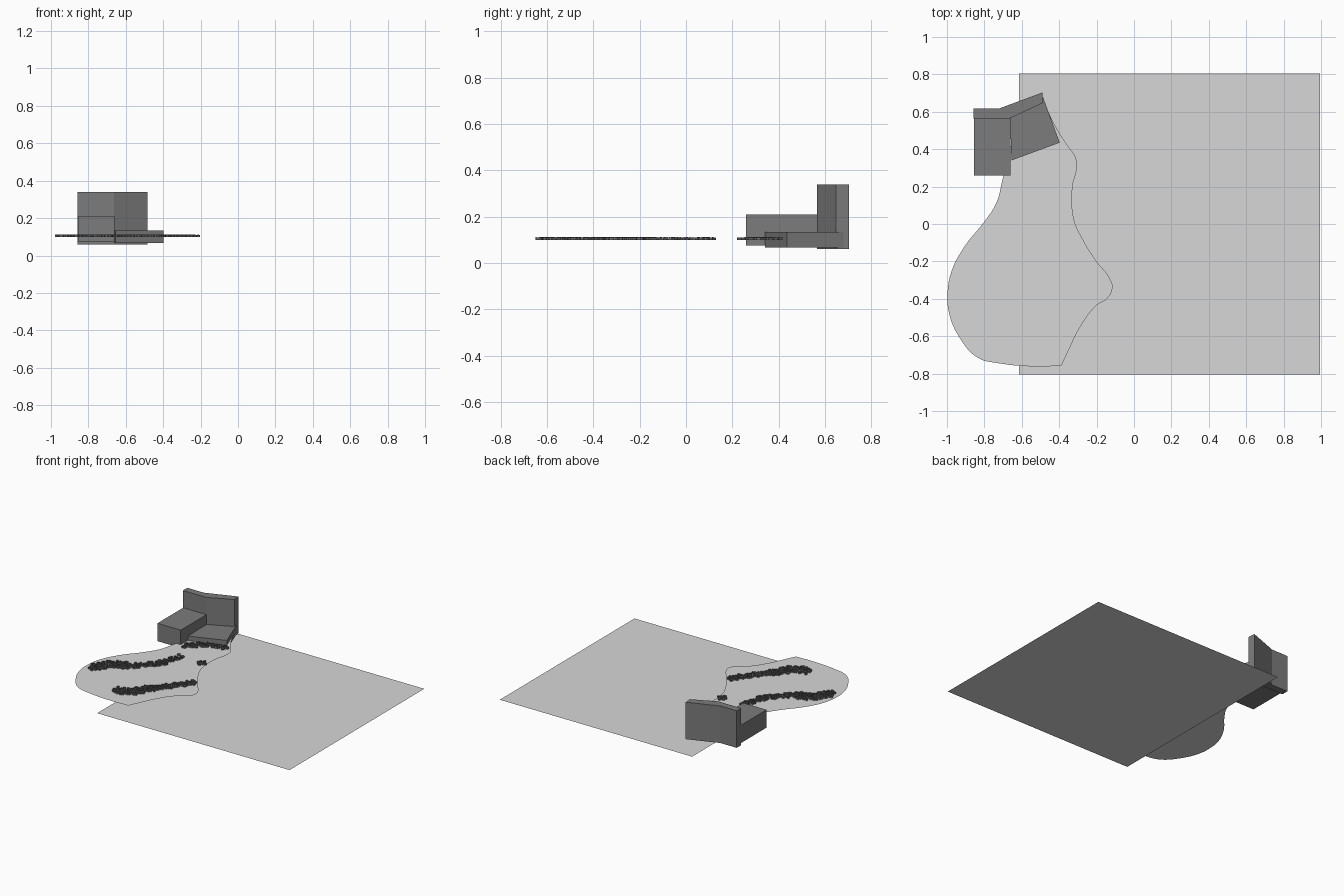
import bpy
import bmesh
import math
import random
from mathutils import Vector

random.seed(4)
cube = bpy.data.objects.get("Cube")
if cube:
    bpy.data.objects.remove(cube, do_unlink=True)


def make_material(name, value):
    mat = bpy.data.materials.new(name)
    mat.use_nodes = True
    colour = (value, value, value, 1)
    mat.diffuse_color = colour
    mat.node_tree.nodes["Principled BSDF"].inputs["Base Color"].default_value = colour
    return mat


light_grey = make_material("light grey", 0.68)
dark_grey = make_material("dark grey", 0.2)


def finish(name, bm, mat):
    mesh = bpy.data.meshes.new(name)
    bm.to_mesh(mesh)
    bm.free()
    mesh.materials.append(mat)
    obj = bpy.data.objects.new(name, mesh)
    bpy.context.collection.objects.link(obj)
    return obj


def prism(name, outline, bottom, top, mat):
    """Extrude a floor outline upwards; a flat sheet if top equals bottom."""
    bm = bmesh.new()
    face = bm.faces.new([bm.verts.new((x, y, bottom)) for x, y in outline])
    face.normal_update()
    if face.normal.z < 0:
        face.normal_flip()
    if top > bottom:
        extruded = bmesh.ops.extrude_face_region(bm, geom=[face], use_keep_orig=True)
        verts = [v for v in extruded["geom"] if isinstance(v, bmesh.types.BMVert)]
        bmesh.ops.translate(bm, verts=verts, vec=(0, 0, top - bottom))
        bmesh.ops.recalc_face_normals(bm, faces=bm.faces)
    return finish(name, bm, mat)


# Square base sheet
prism("base_sheet", [(-.615, -.805), (.995, -.805), (.995, .805), (-.615, .805)],
      0, 0, light_grey)

# Bent backrest with a straight and an angled seat block
prism("backrest", [(-.857, .565), (-.664, .565), (-.485, .648), (-.49, .703),
                   (-.72, .618), (-.857, .618)], .06, .34, dark_grey)
prism("straight_seat", [(-.855, .258), (-.66, .258), (-.66, .58), (-.855, .58)],
      .075, .21, dark_grey)
prism("angled_seat", [(-.655, .34), (-.397, .435), (-.487, .68), (-.664, .6)],
      .067, .135, dark_grey)

# Raised free-form sheet, outlined by a smooth closed curve
SHEET_Z = .1
outline = [(-.49, .67), (-.41, .505), (-.355, .42), (-.307, .34), (-.33, .185),
           (-.32, .02), (-.275, -.08), (-.2, -.2), (-.13, -.29), (-.115, -.34),
           (-.145, -.4), (-.2, -.435), (-.29, -.555), (-.355, -.687),
           (-.388, -.757), (-.505, -.762), (-.72, -.745), (-.837, -.714),
           (-.933, -.607), (-.987, -.484), (-.997, -.377), (-.976, -.254),
           (-.906, -.12), (-.8, .013), (-.735, .115), (-.703, .238),
           (-.65, .45), (-.6, .6)]
sharp = {0, 14, len(outline) - 1}
curve = bpy.data.curves.new("raised_sheet", "CURVE")
curve.dimensions = "2D"
curve.fill_mode = "BOTH"
curve.resolution_u = 5
spline = curve.splines.new("BEZIER")
spline.bezier_points.add(len(outline) - 1)
spline.use_cyclic_u = True
for i, (point, (x, y)) in enumerate(zip(spline.bezier_points, outline)):
    point.co = (x, y, 0)
    kind = "VECTOR" if i in sharp else "AUTO"
    point.handle_left_type = point.handle_right_type = kind
curve.materials.append(light_grey)
sheet = bpy.data.objects.new("raised_sheet", curve)
sheet.location.z = SHEET_Z
bpy.context.collection.objects.link(sheet)


# Drifts of small open rings standing on the raised sheet
def add_ring(bm, x, y, radius, sides=7):
    turn = random.random() * math.tau
    low, high = [], []
    for i in range(sides):
        angle = turn + math.tau * i / sides
        px = x + radius * math.cos(angle)
        py = y + radius * math.sin(angle)
        low.append(bm.verts.new((px, py, SHEET_Z)))
        high.append(bm.verts.new((px, py, SHEET_Z + random.uniform(.008, .012))))
    for i in range(sides):
        j = (i + 1) % sides
        bm.faces.new((low[i], low[j], high[j], high[i]))


def ring_drift(name, path, spread, count):
    bm = bmesh.new()
    points = [Vector(p) for p in path]
    segments = list(zip(points, points[1:]))
    lengths = [(b - a).length for a, b in segments]
    for _ in range(count):
        a, b = random.choices(segments, lengths)[0]
        spot = a.lerp(b, random.random())
        angle = random.random() * math.tau
        reach = spread * math.sqrt(random.random())
        add_ring(bm, spot.x + reach * math.cos(angle),
                 spot.y + reach * math.sin(angle), random.uniform(.008, .013))
    finish(name, bm, dark_grey)


ring_drift("west_drift_wide", [(-.94, -.4), (-.86, -.27), (-.76, -.24)], .05, 150)
ring_drift("west_drift_narrow", [(-.74, -.23), (-.6, -.08), (-.55, .09)], .035, 130)
ring_drift("south_drift_wide", [(-.6, -.6), (-.5, -.58), (-.42, -.45)], .05, 150)
ring_drift("south_drift_narrow", [(-.41, -.44), (-.32, -.33), (-.24, -.21)], .035, 110)
ring_drift("seat_drift", [(-.62, .25), (-.52, .35), (-.38, .39)], .035, 110)
ring_drift("small_drift", [(-.38, .07), (-.35, .1)], .025, 22)
